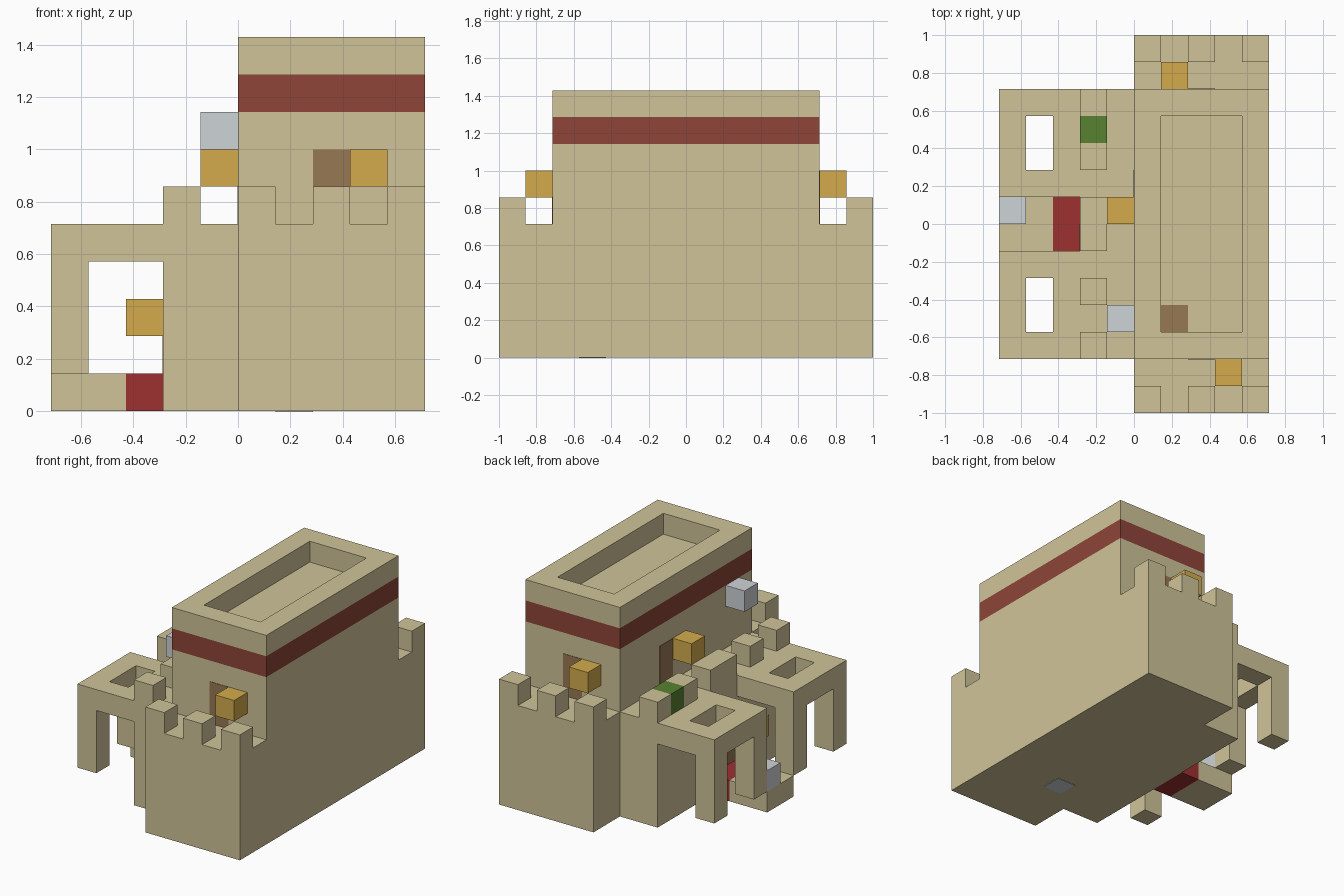
import bpy
import bmesh
from mathutils import Vector

U = 1 / 7  # one building module

default = bpy.data.objects.get("Cube")
if default:
    bpy.data.objects.remove(default, do_unlink=True)


def material(name, *rgb):
    linear = [((c / 255 + 0.055) / 1.055) ** 2.4 for c in rgb] + [1]
    mat = bpy.data.materials.new(name)
    mat.use_nodes = True
    mat.diffuse_color = linear
    mat.node_tree.nodes["Principled BSDF"].inputs["Base Color"].default_value = linear
    return mat


SAND = material("sandstone", 208, 196, 153)
BRICK = material("brick_red", 142, 69, 57)
RED = material("deep_red", 158, 48, 48)
GOLD = material("gold", 211, 171, 77)
GREY = material("light_grey", 206, 211, 214)
BROWN = material("door_brown", 153, 121, 85)
GREEN = material("leaf_green", 88, 130, 50)


def block(name, x, y, z, mat=SAND):
    """Box spanning three (low, high) ranges given in modules."""
    low, high = Vector((x[0], y[0], z[0])) * U, Vector((x[1], y[1], z[1])) * U
    bm = bmesh.new()
    bmesh.ops.create_cube(bm, size=1)
    for v in bm.verts:
        v.co = (low + high) / 2 + v.co * (high - low)
    mesh = bpy.data.meshes.new(name)
    bm.to_mesh(mesh)
    bm.free()
    mesh.materials.append(mat)
    obj = bpy.data.objects.new(name, mesh)
    bpy.context.collection.objects.link(obj)
    return obj


def carve(obj, x, y, z):
    """Cut a box-shaped opening and discard the cutter."""
    cutter = block("cutter", x, y, z)
    cutter.hide_render = True
    mod = obj.modifiers.new("opening", "BOOLEAN")
    mod.operation, mod.solver, mod.object = "DIFFERENCE", "EXACT", cutter
    bpy.context.view_layer.objects.active = obj
    bpy.ops.object.modifier_apply(modifier=mod.name)
    bpy.data.objects.remove(cutter, do_unlink=True)


def cell(name, x, y, z, mat=SAND):
    """Single cube module by its low corner."""
    return block(name, (x, x + 1), (y, y + 1), (z, z + 1), mat)


# Main hall and lower side range
block("main_base", (0, 5), (-7, 7), (0, 5))
block("side_range", (-2, 0), (-5, 5), (0, 5))

# Tower with sunken roof and painted band
tower = block("tower", (0, 5), (-5, 5), (5, 10))
carve(tower, (1, 4), (-4, 4), (9, 11))
tower.data.materials.append(BRICK)
bm = bmesh.new()
bm.from_mesh(tower.data)
for level in (8, 9):
    bmesh.ops.bisect_plane(bm, geom=bm.verts[:] + bm.edges[:] + bm.faces[:],
                           plane_co=(0, 0, level * U), plane_no=(0, 0, 1), dist=0.0001)
for f in bm.faces:
    height = f.calc_center_median().z / U
    f.material_index = int(8.1 < height < 8.9 and abs(f.normal.z) < 0.5)
bm.to_mesh(tower.data)
bm.free()

# Battlements on the front and back terraces
for side, y in (("front", -7), ("back", 6)):
    for x in (0, 2, 4):
        cell(side + "_merlon", x, y, 5)

# Battlements on the side range, one of them planted
for y in (-5, -3, 2, 4):
    cell("side_merlon", -2, y, 5)
block("middle_merlon", (-2, -1), (-1, 1), (5, 6))
cell("green_block", -2, 3, 5, GREEN)

# Two arcades: pierced roof slab on hanging corner posts
for side, y in (("front", -5), ("back", 1)):
    roof = block(side + "_arcade_roof", (-5, -2), (y, y + 4), (4, 5))
    carve(roof, (-4, -3), (y + 1, y + 3), (3, 6))
    for py in (y, y + 3):
        block(side + "_arcade_post", (-5, -4), (py, py + 1), (1, 4))

# Entrance path with a red doorstep
block("entrance_path", (-5, -3), (-1, 1), (0, 1))
block("red_doorstep", (-3, -2), (-1, 1), (0, 1), RED)
cell("path_block", -5, 0, 1, GREY)
cell("wall_block", -1, -4, 7, GREY)

# Gold lamps beside the doors
for name, x, y, z in (("front", 3, -6, 6), ("back", 1, 5, 6),
                      ("side", -1, 0, 6), ("entrance", -3, -2, 2)):
    cell(name + "_lamp", x, y, z, GOLD)

# Thin door leaves, roof hatch and floor plate
T = 0.02
block("front_door", (2, 3), (-5 - T, -5), (5, 7), BROWN)
block("back_door", (2, 3), (5, 5 + T), (5, 7), BROWN)
block("side_door", (-T, 0), (1, 2), (5, 7), BROWN)
block("entrance_door", (-2 - T, -2), (-1, 0), (1, 3), BROWN)
block("roof_hatch", (1, 2), (-4, -3), (9, 9 + T), BROWN)
block("floor_plate", (1, 2), (-4, -3), (-T, T), GREY)
